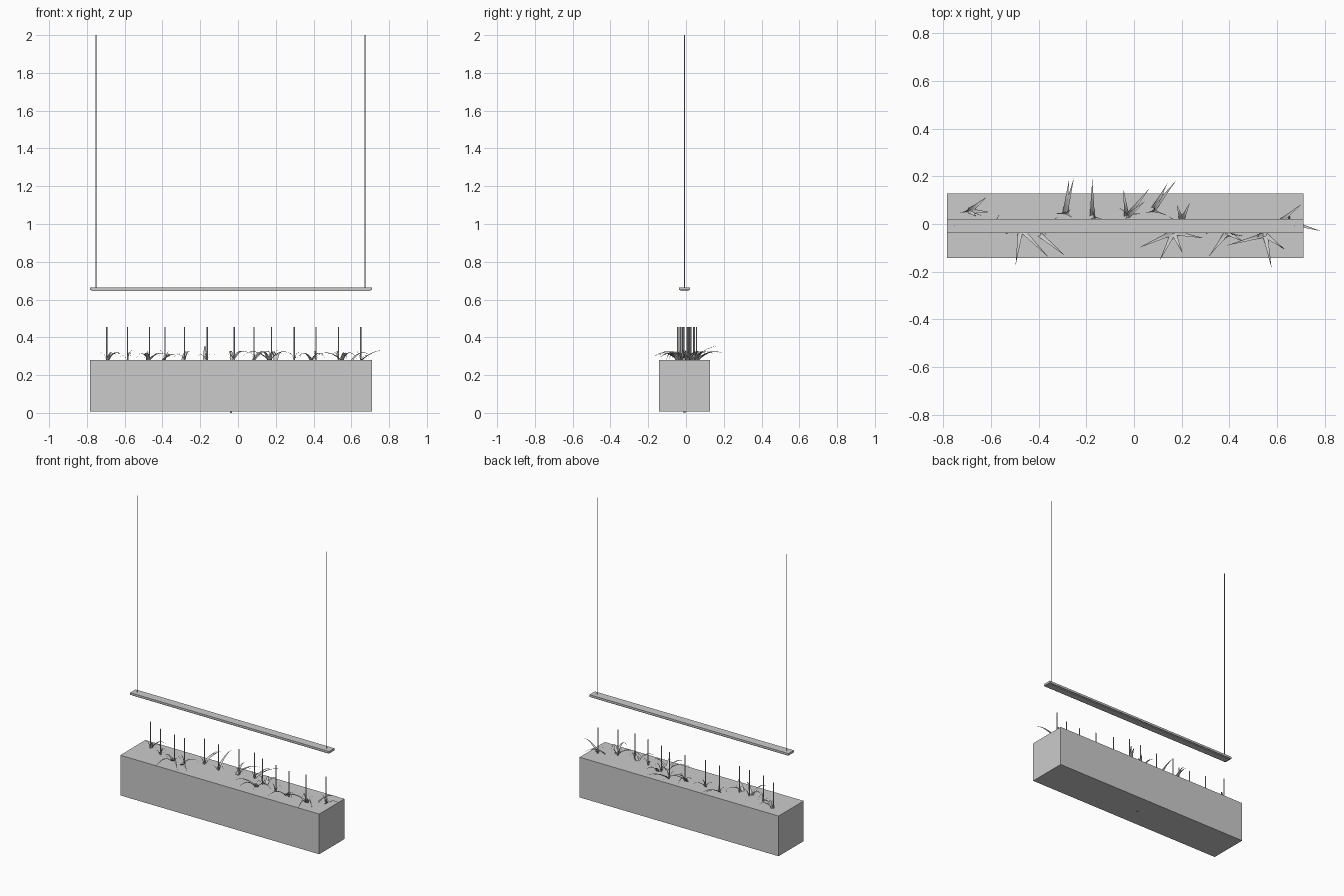
import bpy, bmesh, math, random
from mathutils import Vector

if "Cube" in bpy.data.objects:
    bpy.data.objects.remove(bpy.data.objects["Cube"])

random.seed(4)
grey = bpy.data.materials.new("plain_grey")
grey.diffuse_color = (0.6, 0.6, 0.6, 1)
grey.use_nodes = True
grey.node_tree.nodes["Principled BSDF"].inputs["Base Color"].default_value = grey.diffuse_color

CX, CY, TOP = -0.037, -0.008, 0.28


def finish(name, bm):
    mesh = bpy.data.meshes.new(name)
    bm.to_mesh(mesh)
    bm.free()
    mesh.materials.append(grey)
    obj = bpy.data.objects.new(name, mesh)
    bpy.context.collection.objects.link(obj)
    return obj


def box(name, sx, sy, z0, z1):
    bm = bmesh.new()
    bmesh.ops.create_cube(bm, size=1)
    for v in bm.verts:
        v.co = (CX + v.co.x * sx, CY + v.co.y * sy, z0 + (v.co.z + 0.5) * (z1 - z0))
    return finish(name, bm)


def rod(name, x, y, z0, z1, r, sides=8):
    bm = bmesh.new()
    bmesh.ops.create_cone(bm, cap_ends=True, segments=sides, radius1=r, radius2=r, depth=z1 - z0)
    bmesh.ops.translate(bm, verts=bm.verts, vec=(x, y, (z0 + z1) / 2))
    return finish(name, bm)


def blade(name, base, tip, rise, tip_z, width=0.022):
    """Arching tapered leaf with a shallow crease along its middle."""
    bm = bmesh.new()
    a, b = Vector((*base, TOP - 0.004)), Vector((*tip, tip_z))
    mid = (a + b) / 2
    mid.z = TOP + rise
    along = Vector((b.x - a.x, b.y - a.y, 0)).normalized()
    side = Vector((-along.y, along.x, 0))
    rows, n = [], 6
    for i in range(n):
        t = i / n
        p = a * (1 - t) ** 2 + mid * 2 * t * (1 - t) + b * t * t
        w = width / 2 * (1 - t)
        rows.append([bm.verts.new(p - side * w), bm.verts.new(p - Vector((0, 0, w * 0.4))),
                     bm.verts.new(p + side * w)])
    for r, s in zip(rows, rows[1:]):
        for k in range(2):
            bm.faces.new((r[k], s[k], s[k + 1], r[k + 1]))
    end = bm.verts.new(b)
    for k in range(2):
        bm.faces.new((rows[-1][k], end, rows[-1][k + 1]))
    obj = finish(name, bm)
    obj.data.shade_smooth()


# Planter trough and the small plug beneath it
box("planter", 1.495, 0.27, 0.007, TOP)
rod("drain_plug", CX, CY, 0, 0.012, 0.006, 12)

# Hanging light bar with narrower lamp strip
box("light_bar", 1.495, 0.058, 0.650, 0.664)
box("lamp_strip", 1.475, 0.044, 0.645, 0.651)
for x in (-0.752, 0.672):
    rod("hanging_wire", x, CY, 0.66, 2.0, 0.0018)

# Upright stems
stems = [(-0.695, 0.055), (-0.585, 0.005), (-0.468, -0.012), (-0.387, -0.02), (-0.283, 0.045),
         (-0.163, 0.025), (-0.02, 0.04), (0.085, 0.055), (0.178, 0.01), (0.298, -0.02),
         (0.413, -0.044), (0.532, -0.03), (0.65, 0.017)]
for x, y in stems:
    rod("stem", x, y, TOP - 0.005, 0.455, 0.0032)

# Large arching leaves: each tuft has a root and its leaf tips
tufts = [
    ((-0.29, 0.04), [(-0.272, 0.19), (-0.252, 0.193)], 0.06, 0.32),
    ((-0.175, 0.03), [(-0.175, 0.188)], 0.08, 0.355),
    ((0.08, 0.06), [(0.178, 0.184), (0.14, 0.17)], 0.06, 0.32),
    ((-0.03, 0.03), [(0.065, 0.15), (-0.045, 0.15), (0.045, 0.095)], 0.08, 0.31),
    ((0.2, 0.015), [(0.235, 0.09), (0.18, 0.08)], 0.06, 0.31),
    ((-0.69, 0.055), [(-0.615, 0.115), (-0.605, 0.05), (-0.66, 0.03)], 0.07, 0.30),
    ((-0.475, -0.02), [(-0.497, -0.175), (-0.355, -0.143), (-0.54, -0.04)], 0.07, 0.29),
    ((-0.4, -0.04), [(-0.287, -0.135), (-0.32, 0.03)], 0.06, 0.295),
    ((0.165, -0.035), [(0.107, -0.155), (0.205, -0.125), (0.295, -0.06), (0.02, -0.1)], 0.08, 0.30),
    ((0.39, -0.035), [(0.315, -0.135), (0.46, -0.075)], 0.07, 0.29),
    ((0.55, -0.045), [(0.577, -0.185), (0.63, -0.105), (0.39, -0.09)], 0.08, 0.283),
    ((0.6, 0.0), [(0.705, 0.085)], 0.07, 0.30),
    ((0.65, 0.008), [(0.785, -0.03)], 0.06, 0.33),
]
for root, tips, rise, tip_z in tufts:
    for tip in tips:
        blade("leaf", root, tip, rise, tip_z)

# Short leaves curling around each stem
for x, y in stems:
    start = random.uniform(0, math.tau)
    for k in range(3):
        ang = start + k * math.tau / 3
        reach = random.uniform(0.04, 0.075)
        tip = (x + reach * math.cos(ang), y + 0.5 * reach * math.sin(ang))
        blade("short_leaf", (x, y), tip, random.uniform(0.04, 0.09), TOP + random.uniform(0.005, 0.03), 0.008)
